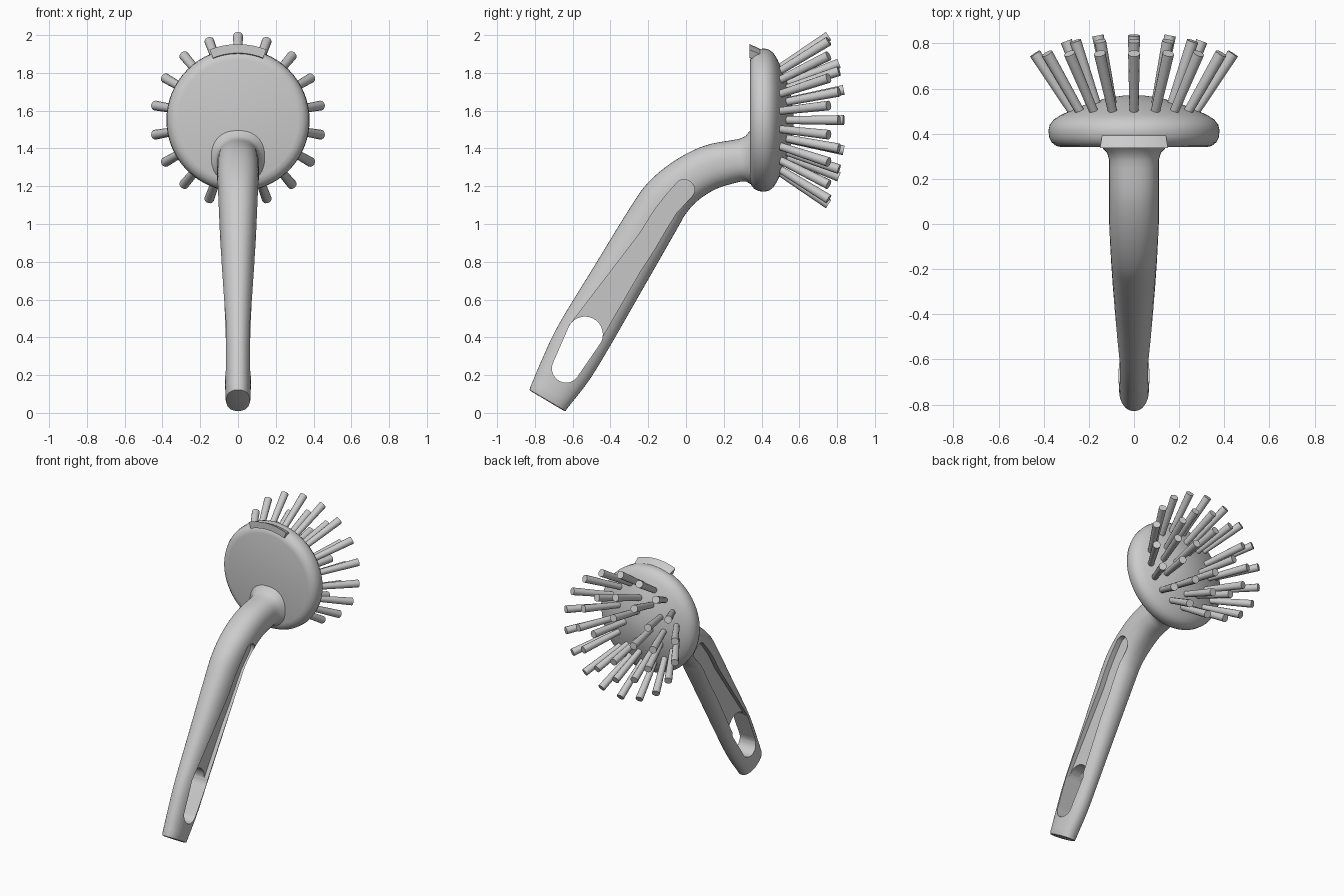
import bpy, bmesh
from math import sin, cos, pi, radians, copysign
from mathutils import Vector

if "Cube" in bpy.data.objects:
    bpy.data.objects.remove(bpy.data.objects["Cube"])

CZ = 1.55  # height of the head centre


def make(name, verts, faces, angle=35):
    me = bpy.data.meshes.new(name)
    me.from_pydata(verts, [], faces)
    bm = bmesh.new()
    bm.from_mesh(me)
    bmesh.ops.remove_doubles(bm, verts=bm.verts, dist=1e-5)
    bmesh.ops.recalc_face_normals(bm, faces=bm.faces)
    bm.to_mesh(me)
    bm.free()
    ob = bpy.data.objects.new(name, me)
    bpy.context.collection.objects.link(ob)
    smooth(ob, angle)
    return ob


def select(ob):
    bpy.ops.object.select_all(action='DESELECT')
    ob.select_set(True)
    bpy.context.view_layer.objects.active = ob


def smooth(ob, angle):
    select(ob)
    bpy.ops.object.shade_smooth_by_angle(angle=radians(angle))


def loft(rings, closed=True):
    """Skin equal-length closed rings and cap both ends."""
    n = len(rings[0])
    verts = [v for r in rings for v in r]
    faces = [(i*n+j, i*n+(j+1) % n, (i+1)*n+(j+1) % n, (i+1)*n+j)
             for i in range(len(rings)-1) for j in range(n)]
    faces += [tuple(range(n)), tuple(range(len(verts)-n, len(verts)))]
    return verts, faces


def catmull(pts, steps):
    pts = [Vector(p) for p in pts]
    ext = [2*pts[0]-pts[1]] + pts + [2*pts[-1]-pts[-2]]
    out = []
    for a, b, c, d in zip(ext, ext[1:], ext[2:], ext[3:]):
        for k in range(steps):
            t = k/steps
            out.append(0.5*(2*b+(c-a)*t+(2*a-5*b+4*c-d)*t*t+(3*b-a-3*c+d)*t**3))
    return out + [pts[-1]]


# handle: sections given as upper edge (y, z), lower edge (y, z), half width
body = [(-.825, .135, -.63, .022, .066), (-.755, .30, -.515, .17, .071),
        (-.67, .475, -.41, .34, .076), (-.49, .77, -.235, .645, .087),
        (-.3, 1.08, -.055, .96, .1), (-.2, 1.22, .0, 1.055, .105),
        (-.06, 1.335, .07, 1.13, .11), (.1, 1.415, .17, 1.19, .11),
        (.28, 1.45, .29, 1.225, .11)]
sections = [(-.818, .113, -.648, .012, .053), (-.828, .122, -.637, .01, .062)]
sections += [tuple(s) for s in catmull(body, 5)]
sections += [(.315, 1.465, .318, 1.225, .12), (.335, 1.49, .335, 1.215, .138),
             (.345, 1.5, .345, 1.21, .145), (.4, 1.49, .4, 1.22, .13)]


def section_ring(s, n=40):
    up, lo = Vector((0, s[0], s[1])), Vector((0, s[2], s[3]))
    mid, half = (up+lo)/2, (up-lo)/2
    sup = lambda v: copysign(abs(v)**(2/2.3), v)
    return [mid + half*sup(sin(2*pi*j/n)) + Vector((s[4]*sup(cos(2*pi*j/n)), 0, 0))
            for j in range(n)]


handle = make("handle", *loft([section_ring(s) for s in sections]))


def prism(name, outline, x_in, x_out):
    return make(name, *loft([[(x_in(z), y, z) for y, z in outline],
                             [(x_out, y, z) for y, z in outline]]))


def arc(cy, cz, r, a0, a1, n=14):
    return [(cy+r*cos(radians(a0+(a1-a0)*k/n)), cz+r*sin(radians(a0+(a1-a0)*k/n)))
            for k in range(n+1)]


# hanging hole and grip recess on both sides
hole = arc(-.535, .415, .095, -25, 152) + arc(-.635, .235, .075, 152, 335)
recess = ([(-.62, .46), (-.245, .95), (-.17, 1.07), (-.1, 1.16)]
          + arc(-.01, 1.18, .055, 125, -50, 10)
          + [(-.05, 1.06), (-.1, .98), (-.17, .86), (-.245, .745), (-.45, .39), (-.53, .4)])
cutters = [prism("hole_cutter", hole, lambda z: -.3, .3)]
for side in (-1, 1):
    cutters.append(prism("recess_cutter", recess,
                         lambda z: side*(.035+.035*(z-.4)/.8), side*.3))
for c in cutters:
    c.hide_render = True
    mod = handle.modifiers.new("cut", 'BOOLEAN')
    mod.operation, mod.object, mod.solver = 'DIFFERENCE', c, 'EXACT'
    select(handle)
    bpy.ops.object.modifier_apply(modifier=mod.name)
    bpy.data.objects.remove(c)
smooth(handle, 35)


def polar(r, y, a):
    return (r*sin(a), y, CZ+r*cos(a))


# head: revolved disc with rounded rim and domed bristle face
profile = [(.32, .34), (.345, .346), (.365, .362), (.376, .385), (.379, .415),
           (.373, .44), (.355, .463), (.325, .482), (.28, .503), (.2, .535),
           (.12, .558), (.05, .568), (.01, .57)]
make("head", *loft([[polar(r, y, 2*pi*k/64) for k in range(64)] for r, y in profile]))

# scraper lip on the top of the head
lip = [(.355, .337), (.402, .337), (.385, .375), (.372, .40), (.34, .40)]
make("scraper_lip", *loft([[polar(r, y, radians(-22+44*k/12)) for r, y in lip]
                           for k in range(13)]), 25)

# bristles: count, base radius, base y, tip radius, tip y
verts, faces = [], []
for count, r0, y0, r1, y1 in ((18, .265, .48, .445, .755),
                              (12, .185, .51, .30, .81),
                              (4, .10, .53, .16, .835)):
    for k in range(count):
        a = 2*pi*k/count
        p, q = Vector(polar(r0, y0, a)), Vector(polar(r1, y1, a))
        d = (q-p).normalized()
        u = Vector((cos(a), 0, -sin(a)))
        w = d.cross(u)
        rings = [[c + rad*(u*cos(2*pi*j/12)+w*sin(2*pi*j/12)) for j in range(12)]
                 for c, rad in ((p, .02), (q, .026))]
        v, f = loft(rings)
        faces += [tuple(i+len(verts) for i in t) for t in f]
        verts += v
make("bristles", verts, faces)
